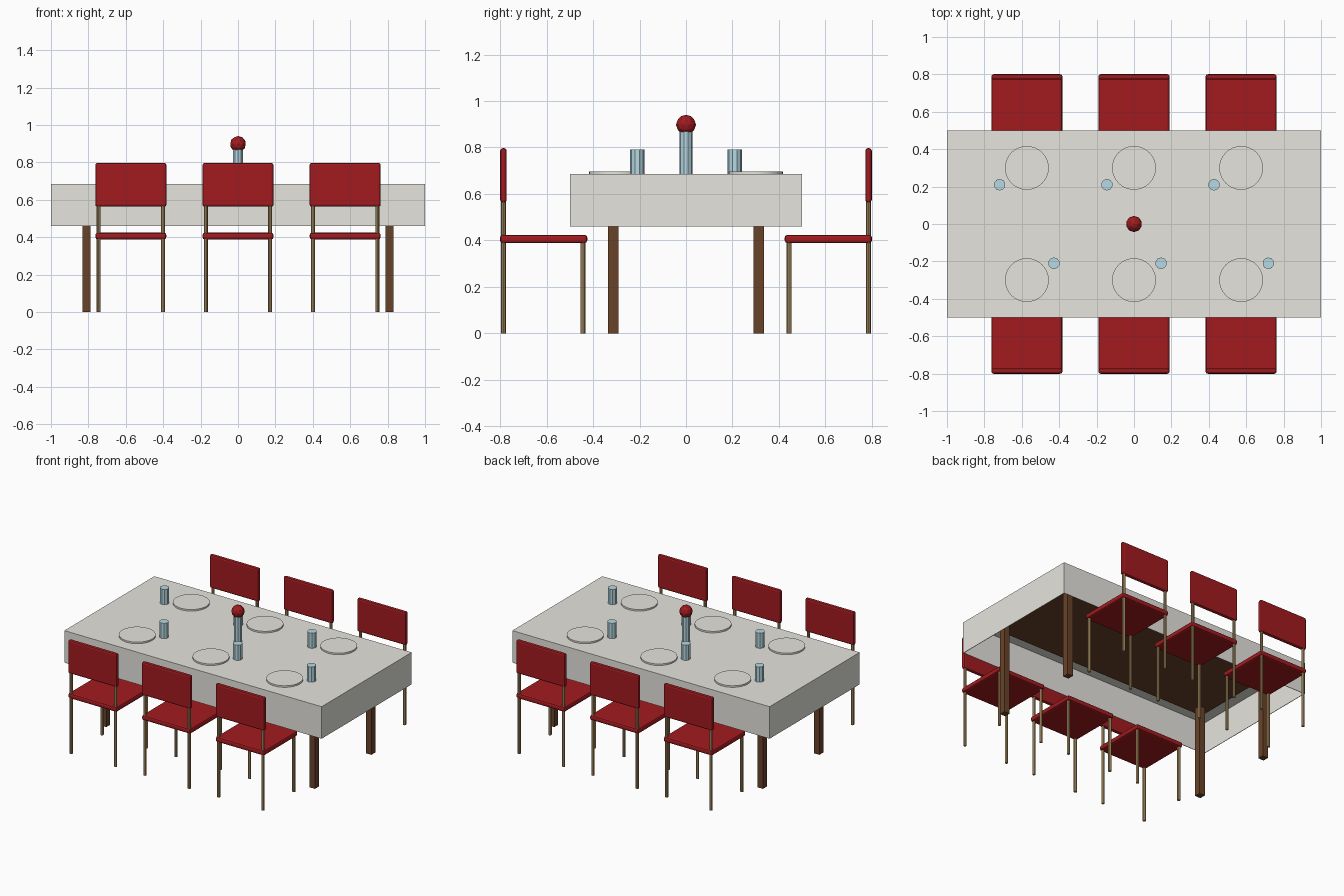
import bpy
import bmesh
from math import pi
from mathutils import Matrix

cube = bpy.data.objects.get("Cube")
if cube:
    bpy.data.objects.remove(cube, do_unlink=True)


def material(name, r, g, b):
    m = bpy.data.materials.new(name)
    m.use_nodes = True
    m.diffuse_color = (r, g, b, 1)
    node = next(n for n in m.node_tree.nodes if n.type == "BSDF_PRINCIPLED")
    node.inputs["Base Color"].default_value = (r, g, b, 1)
    return m


CLOTH = material("pale linen", 0.79, 0.78, 0.73)
RED = material("deep red", 0.36, 0.011, 0.014)
WOOD = material("dark wood", 0.14, 0.056, 0.022)
BRASS = material("dull brass", 0.46, 0.31, 0.14)
GLASS = material("pale blue glass", 0.47, 0.69, 0.77)


def finish(name, bm, mat):
    mesh = bpy.data.meshes.new(name)
    bm.to_mesh(mesh)
    bm.free()
    mesh.materials.append(mat)
    obj = bpy.data.objects.new(name, mesh)
    bpy.context.collection.objects.link(obj)
    return obj


def box(name, centre, size, mat, bevel=0, open_bottom=False):
    bm = bmesh.new()
    bmesh.ops.create_cube(bm, size=1)
    bmesh.ops.scale(bm, vec=size, verts=bm.verts)
    bmesh.ops.translate(bm, vec=centre, verts=bm.verts)
    if open_bottom:
        bm.normal_update()
        under = [f for f in bm.faces if f.normal.z < -0.5]
        bmesh.ops.delete(bm, geom=under, context="FACES")
    obj = finish(name, bm, mat)
    if open_bottom:
        shell = obj.modifiers.new("cloth thickness", "SOLIDIFY")
        shell.thickness = 0.005
    if bevel:
        mod = obj.modifiers.new("soft edges", "BEVEL")
        mod.width = bevel
        mod.segments = 2
    return obj


def rod(name, x, y, z0, z1, radius, mat, sides):
    bm = bmesh.new()
    bmesh.ops.create_cone(bm, cap_ends=True, segments=sides, radius1=radius,
                          radius2=radius, depth=z1 - z0,
                          matrix=Matrix.Translation((x, y, (z0 + z1) / 2)))
    return finish(name, bm, mat)


TOP = 0.685
HEM = 0.46
SIDES = (("front", -1), ("back", 1))
COLUMNS = (("right", -0.573), ("middle", 0), ("left", 0.573))

# Table: open-bottomed cloth over a smaller wooden board on four legs
box("tablecloth", (0, 0, (TOP + HEM) / 2), (2, 1, TOP - HEM), CLOTH,
    open_bottom=True)
box("table_board", (0, 0, 0.661), (1.76, 0.76, 0.036), WOOD)
for row, s in SIDES:
    for side, sx in (("right", -1), ("left", 1)):
        box(f"table_leg_{row}_{side}", (sx * 0.811, s * 0.313, 0.325),
            (0.043, 0.044, 0.65), WOOD)

# Six place settings, each with a chair, plate and glass
for row, s in SIDES:
    for col, x in COLUMNS:
        tag = f"{row}_{col}"
        box(f"chair_seat_{tag}", (x, s * 0.613, 0.406),
            (0.379, 0.376, 0.036), RED, 0.012)
        box(f"chair_back_{tag}", (x, s * 0.786, 0.68),
            (0.38, 0.028, 0.234), RED, 0.011)
        for side, dx in (("right", -0.172), ("left", 0.172)):
            rod(f"chair_inner_leg_{tag}_{side}", x + dx, s * 0.444, 0, 0.4,
                0.0105, BRASS, 8)
            rod(f"chair_outer_leg_{tag}_{side}", x + dx, s * 0.786, 0, 0.6,
                0.0105, BRASS, 8)
        plate = rod(f"plate_{tag}", x, s * 0.3, TOP - 0.002, TOP + 0.011,
                    0.117, CLOTH, 32)
        plate.data.shade_smooth()
        plate.data.set_sharp_from_angle(angle=pi / 6)
        rod(f"glass_{tag}", x - s * 0.145, s * 0.21, TOP - 0.002, 0.792,
            0.031, GLASS, 10)

# Centrepiece: slim vase with a round faceted bloom
rod("vase", 0, 0, TOP - 0.002, 0.88, 0.028, GLASS, 10)
bm = bmesh.new()
bmesh.ops.create_icosphere(bm, subdivisions=2, radius=0.043,
                           matrix=Matrix.Translation((0, 0, 0.898)))
finish("flower", bm, RED)
